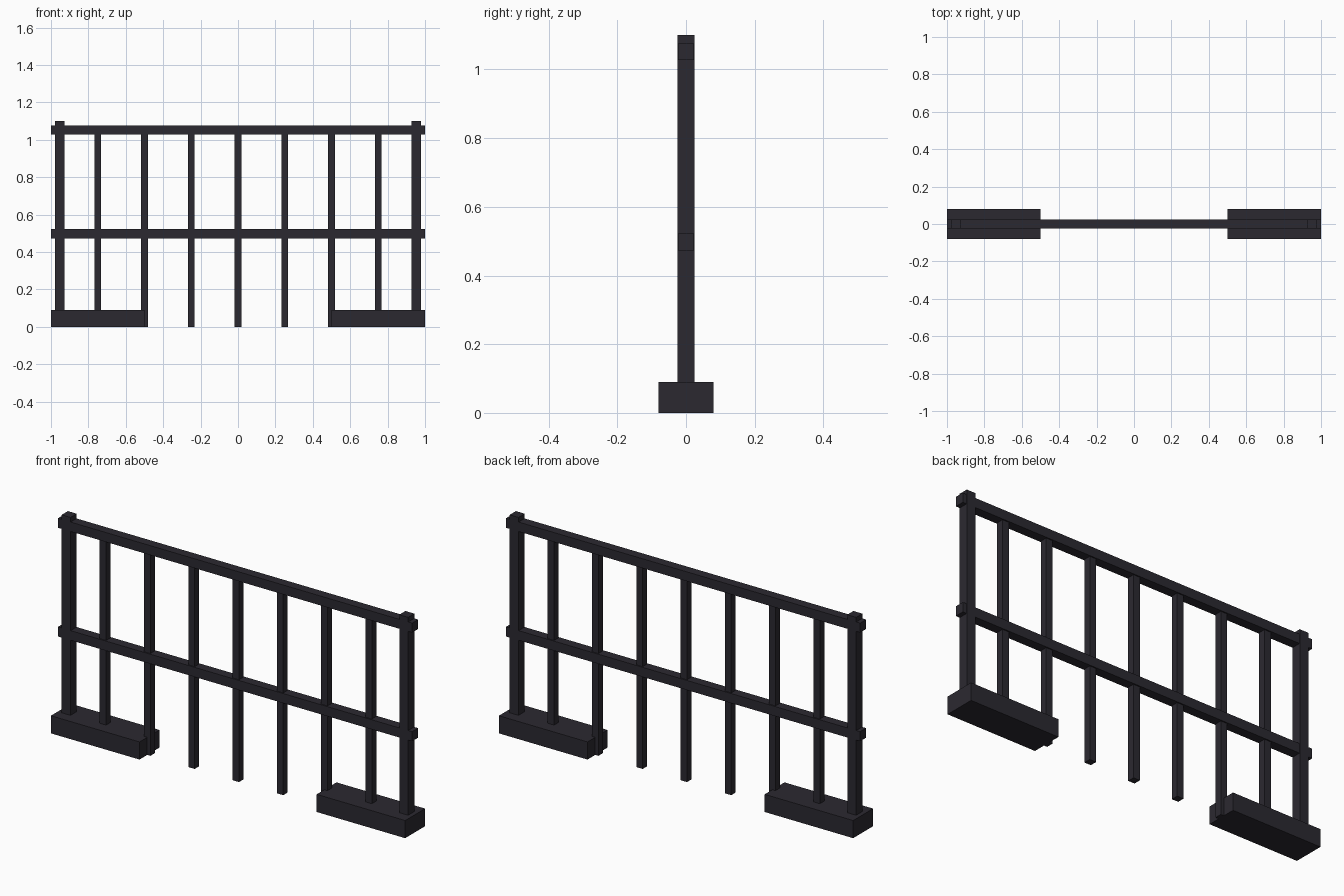
import bpy

if "Cube" in bpy.data.objects:
    bpy.data.objects.remove(bpy.data.objects["Cube"])

metal = bpy.data.materials.new("dark_metal")
metal.diffuse_color = (0.024, 0.022, 0.03, 1)
metal.use_nodes = True
metal.node_tree.nodes["Principled BSDF"].inputs["Base Color"].default_value = metal.diffuse_color


def box(name, x, z0, z1, width, depth):
    """Box centred on x and y = 0, spanning z0 to z1."""
    bpy.ops.mesh.primitive_cube_add(size=1, location=(x, 0, (z0 + z1) / 2))
    ob = bpy.context.object
    ob.name = name
    ob.scale = (width, depth, z1 - z0)
    bpy.ops.object.transform_apply(location=False, rotation=False, scale=True)
    ob.data.materials.append(metal)
    return ob


# Feet and end posts
for side, s in (("left", -1), ("right", 1)):
    box(f"foot_{side}", s * 0.75, 0, 0.09, 0.5, 0.16)
    box(f"end_post_{side}", s * 0.953, 0, 1.1, 0.05, 0.05)

# Horizontal rails
box("top_rail", 0, 1.028, 1.076, 2, 0.048)
box("middle_rail", 0, 0.473, 0.522, 2, 0.048)

# Evenly spaced upright bars
for i in range(7):
    box(f"upright_bar_{i + 1}", (i - 3) * 0.25, 0, 1.04, 0.036, 0.036)
